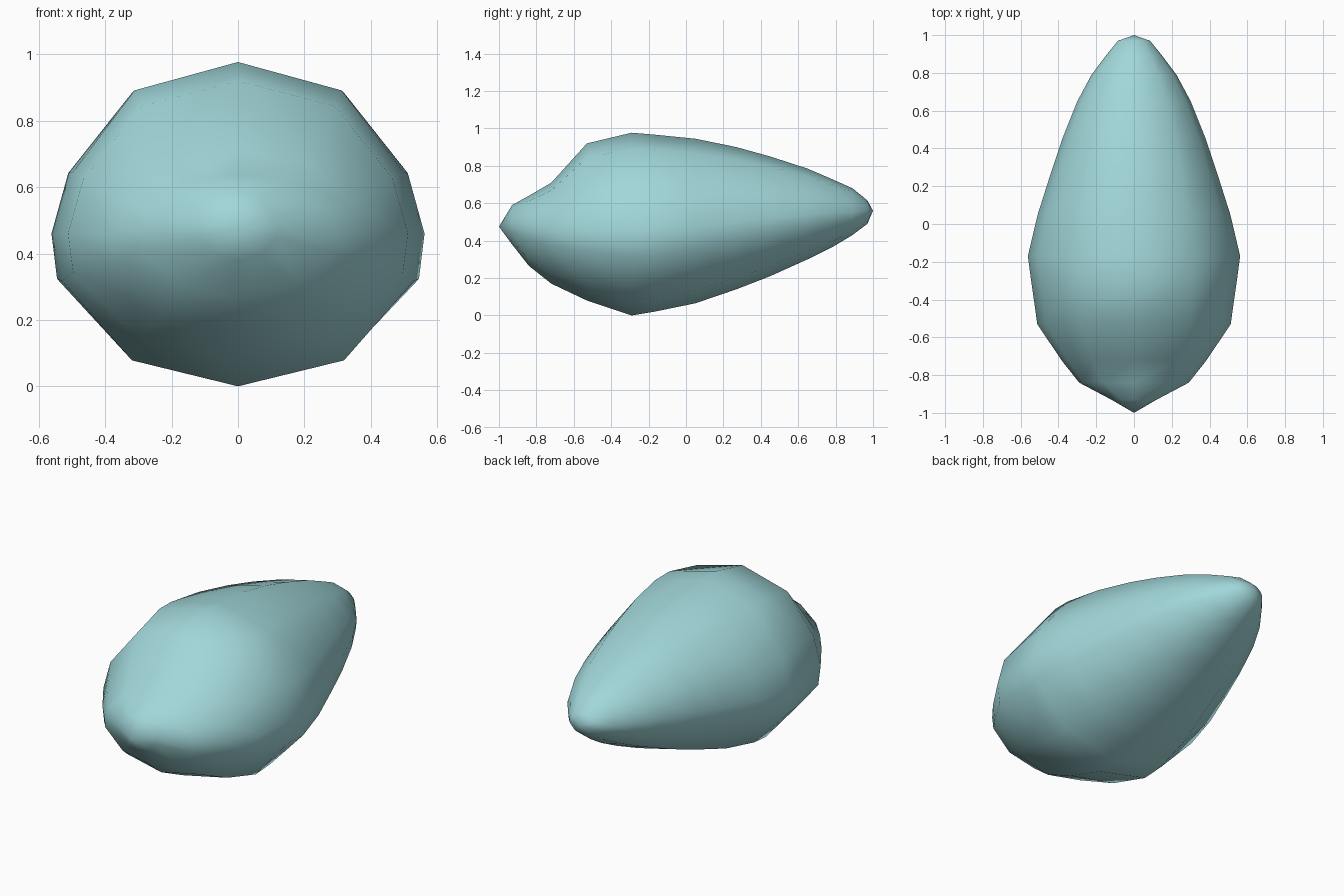
import bpy, bmesh

if "Cube" in bpy.data.objects:
    bpy.data.objects.remove(bpy.data.objects["Cube"])

# Half outline of one cross-section: x and z as fractions of half width / half height
HALF = [(0, 1), (0.57, 0.835), (0.91, 0.36), (1, 0), (0.97, -0.31), (0.585, -0.83), (0, -1)]
OUTLINE = HALF + [(-x, z) for x, z in HALF[-2:0:-1]]

# Stations from front to back: y, bottom z, widest z, top z, half width
STATIONS = [
    (-0.93, 0.38, 0.48, 0.59, 0.12),
    (-0.84, 0.265, 0.47, 0.64, 0.29),
    (-0.72, 0.17, 0.46, 0.71, 0.385),
    (-0.53, 0.08, 0.46, 0.92, 0.512),
    (-0.29, 0.00, 0.46, 0.977, 0.546),
    (-0.17, 0.02, 0.46, 0.967, 0.562),
    (0.05, 0.065, 0.475, 0.945, 0.51),
    (0.27, 0.14, 0.50, 0.90, 0.44),
    (0.45, 0.21, 0.52, 0.85, 0.38),
    (0.65, 0.30, 0.54, 0.785, 0.30),
    (0.79, 0.37, 0.55, 0.725, 0.225),
    (0.89, 0.43, 0.55, 0.68, 0.15),
    (0.97, 0.49, 0.56, 0.615, 0.085),
]

# Lofted body with a pointed front and a blunt back tip
bm = bmesh.new()
rings = []
for y, low, mid, high, width in STATIONS:
    rings.append([bm.verts.new((x * width, y, mid + z * ((high - mid) if z > 0 else (mid - low))))
                  for x, z in OUTLINE])
n = len(OUTLINE)
for a, b in zip(rings, rings[1:]):
    for i in range(n):
        j = (i + 1) % n
        bm.faces.new((a[i], a[j], b[j], b[i]))
for ring, tip in ((rings[0], (0, -1, 0.475)), (rings[-1], (0, 1, 0.56))):
    point = bm.verts.new(tip)
    for i in range(n):
        bm.faces.new((ring[i], ring[(i + 1) % n], point))
bmesh.ops.recalc_face_normals(bm, faces=bm.faces[:])
for face in bm.faces:
    face.smooth = True

mesh = bpy.data.meshes.new("pod_body")
bm.to_mesh(mesh)
bm.free()
body = bpy.data.objects.new("pod_body", mesh)
bpy.context.collection.objects.link(body)

# Pale teal
teal = bpy.data.materials.new("pale_teal")
teal.diffuse_color = (0.36, 0.68, 0.70, 1)
teal.use_nodes = True
teal.node_tree.nodes["Principled BSDF"].inputs["Base Color"].default_value = teal.diffuse_color
mesh.materials.append(teal)
